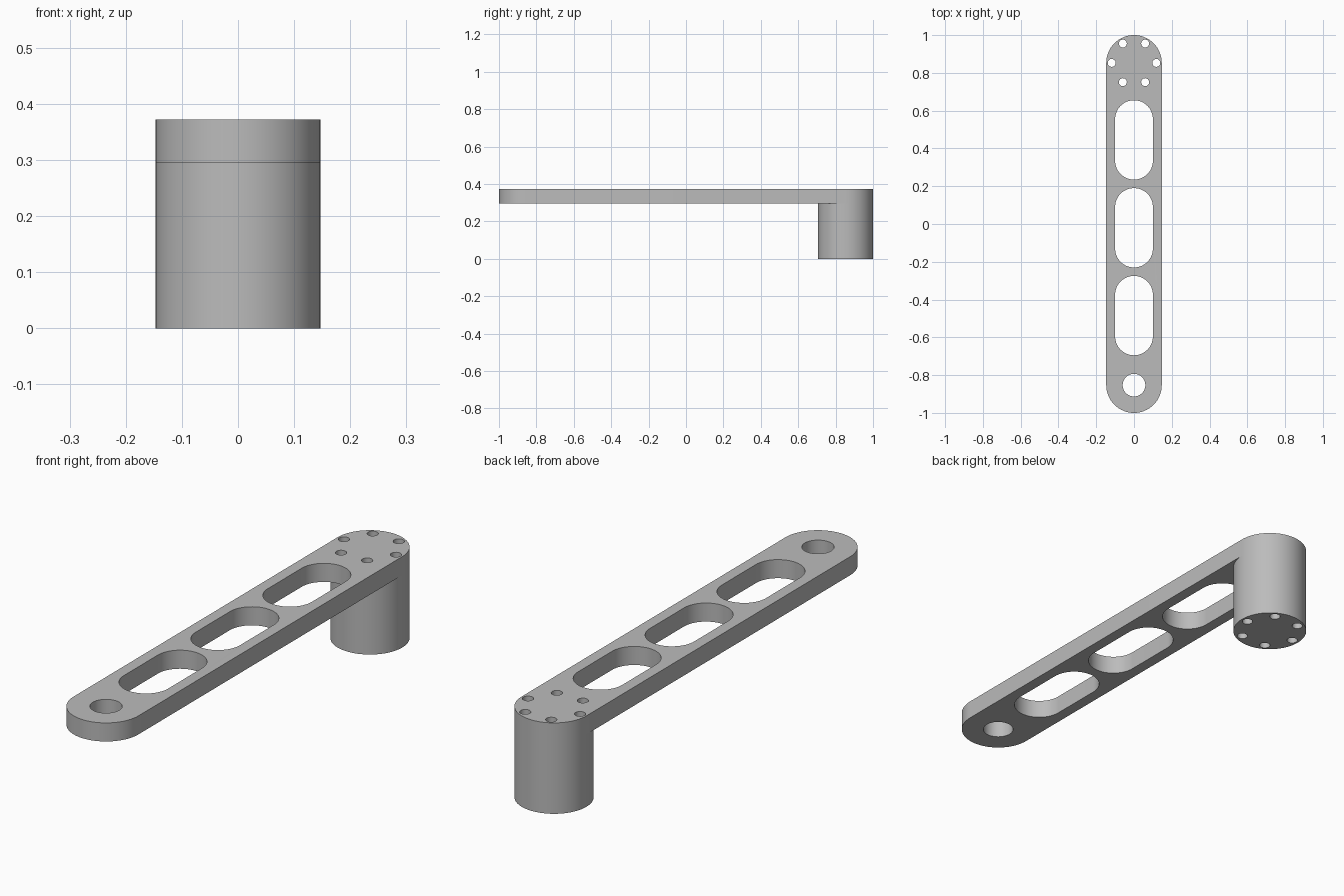
import bpy, bmesh
from math import sin, cos, pi

cube = bpy.data.objects.get("Cube")
if cube:
    bpy.data.objects.remove(cube, do_unlink=True)

metal = bpy.data.materials.new("plain grey metal")
metal.use_nodes = True
grey = (0.5, 0.5, 0.5, 1)
metal.diffuse_color = grey
metal.node_tree.nodes["Principled BSDF"].inputs["Base Color"].default_value = grey

RADIUS = 0.147
END = 1 - RADIUS          # centre of each rounded end
BAR_BOTTOM, TOP = 0.296, 0.372


def slot(x, y, radius, half_length=0.0, steps=32):
    """Outline of a slot along y; a circle when half_length is zero."""
    points = []
    for side in (1, -1):
        for i in range(steps + (half_length > 0)):
            a = pi * i / steps
            points.append((x + side * radius * cos(a),
                           y + side * (half_length + radius * sin(a))))
    return points


def plate(name, outlines, bottom, top):
    """Extrude an outer outline, with holes, between two heights."""
    curve = bpy.data.curves.new(name + "_profile", 'CURVE')
    curve.dimensions = '2D'
    curve.fill_mode = 'BOTH'
    curve.extrude = (top - bottom) / 2
    for outline in outlines:
        spline = curve.splines.new('POLY')
        spline.points.add(len(outline) - 1)
        for point, (x, y) in zip(spline.points, outline):
            point.co = (x, y, 0, 1)
        spline.use_cyclic_u = True
    profile = bpy.data.objects.new(name + "_profile", curve)
    bpy.context.collection.objects.link(profile)
    bpy.context.view_layer.update()
    graph = bpy.context.evaluated_depsgraph_get()
    mesh = bpy.data.meshes.new_from_object(profile.evaluated_get(graph))
    bpy.data.objects.remove(profile, do_unlink=True)

    # Weld caps to walls and move to height
    bm = bmesh.new()
    bm.from_mesh(mesh)
    bmesh.ops.remove_doubles(bm, verts=bm.verts, dist=0.0001)
    bmesh.ops.translate(bm, verts=bm.verts, vec=(0, 0, (top + bottom) / 2))
    bmesh.ops.recalc_face_normals(bm, faces=bm.faces)
    bm.to_mesh(mesh)
    bm.free()
    mesh.name = name
    mesh.materials.clear()
    mesh.materials.append(metal)
    obj = bpy.data.objects.new(name, mesh)
    bpy.context.collection.objects.link(obj)
    bpy.ops.object.select_all(action='DESELECT')
    obj.select_set(True)
    bpy.context.view_layer.objects.active = obj
    bpy.ops.object.shade_smooth_by_angle(angle=pi / 6)
    return obj


# Ring of six bolt holes running through the bar and the post
bolt_holes = [slot(0.118 * cos(i * pi / 3), END + 0.118 * sin(i * pi / 3), 0.021, steps=12)
              for i in range(6)]

# Flat arm with three lightening slots and a pivot hole
slots = [slot(0, y, 0.1, 0.11) for y in (-0.485, -0.02, 0.445)]
pivot_hole = slot(0, -END, 0.06)
plate("arm", [slot(0, 0, RADIUS, END), pivot_hole] + slots + bolt_holes, BAR_BOTTOM, TOP)

# Round post under the back end
plate("post", [slot(0, END, RADIUS)] + bolt_holes, 0, BAR_BOTTOM)
